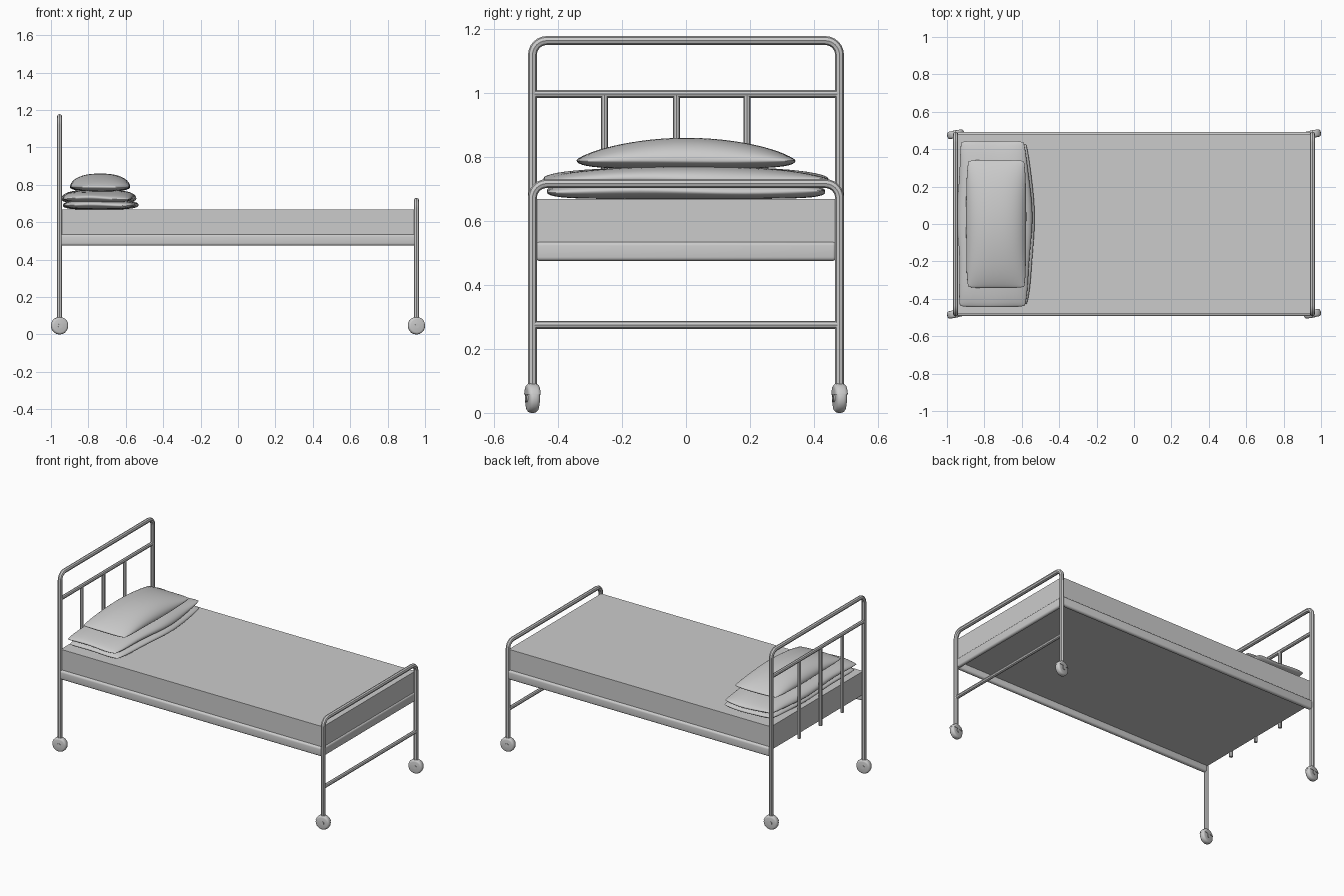
import bpy, bmesh, math
from mathutils import Vector, Matrix

if "Cube" in bpy.data.objects:
    bpy.data.objects.remove(bpy.data.objects["Cube"])

PX, PY = 0.954, 0.48          # post positions


def finish(ob, angle=35):
    bpy.ops.object.select_all(action='DESELECT')
    ob.select_set(True)
    bpy.context.view_layer.objects.active = ob
    bpy.ops.object.shade_smooth_by_angle(angle=math.radians(angle))
    return ob


def from_bmesh(name, bm, angle=35):
    bmesh.ops.recalc_face_normals(bm, faces=bm.faces)
    me = bpy.data.meshes.new(name)
    bm.to_mesh(me)
    bm.free()
    ob = bpy.data.objects.new(name, me)
    bpy.context.collection.objects.link(ob)
    return finish(ob, angle)


def tube(name, pts, r):
    cu = bpy.data.curves.new(name, 'CURVE')
    cu.dimensions = '3D'
    cu.bevel_depth = r
    cu.bevel_resolution = 2
    cu.use_fill_caps = True
    sp = cu.splines.new('POLY')
    sp.points.add(len(pts) - 1)
    for p, co in zip(sp.points, pts):
        p.co = (*co, 1)
    ob = bpy.data.objects.new(name, cu)
    bpy.context.collection.objects.link(ob)
    bpy.ops.object.select_all(action='DESELECT')
    ob.select_set(True)
    bpy.context.view_layer.objects.active = ob
    bpy.ops.object.convert(target='MESH')
    return finish(bpy.context.view_layer.objects.active)


def hoop(name, x, top, rad=0.045):
    # upside-down U with rounded corners
    half = [(x, PY, 0.08)]
    for i in range(7):
        a = math.radians(15 * i)
        half.append((x, PY - rad + rad * math.cos(a), top - rad + rad * math.sin(a)))
    tube(name, half + [(x, -y, z) for x, y, z in reversed(half)], 0.014)


def box(name, lo, hi, bevel=0, segs=4):
    lo, hi = Vector(lo), Vector(hi)
    bm = bmesh.new()
    bmesh.ops.create_cube(bm, size=1, matrix=Matrix.Translation((lo + hi) / 2)
                          @ Matrix.Diagonal((*(hi - lo), 1)))
    if bevel:
        bmesh.ops.bevel(bm, geom=bm.edges[:], offset=bevel, segments=segs,
                        profile=0.5, affect='EDGES')
    return from_bmesh(name, bm)


def pillow(name, x, half, seam, up, down, end, xpow=2.4, bulge=0.0, wave=0.0):
    # two puffed sheets sharing one seam; end = thickness left at the short ends
    n = 28
    bm = bmesh.new()
    for sign, h in ((1, up), (-1, down)):
        rows = []
        for i in range(n + 1):
            row = []
            u = -math.cos(math.pi * i / n)
            for j in range(n + 1):
                v = -math.cos(math.pi * j / n)
                keep = end if sign > 0 else max(end, 0.7)
                t = max(0, 1 - abs(u) ** xpow) ** 0.5 * max(0, 1 - v ** 10) ** 0.5
                t *= keep + (1 - keep) * (1 - v * v)
                px = x + half[0] * u * (1 - 0.07 * v ** 6) + bulge * max(u, 0) * (1 - v * v)
                px += wave * u * math.sin(5 * v + 1)
                py = half[1] * v * (1 - 0.02 * u ** 6)
                z = seam + wave * math.sin(4 * v + 3 * u) * (1 - t)
                row.append(bm.verts.new((px, py, z + sign * h * t)))
            rows.append(row)
        for a, b in zip(rows, rows[1:]):
            for j in range(n):
                bm.faces.new((a[j], b[j], b[j + 1], a[j + 1]))
    bmesh.ops.remove_doubles(bm, verts=bm.verts[:], dist=1e-5)
    return from_bmesh(name, bm, 60)


def disc(bm, r, depth, m, round_by=0):
    bmesh.ops.create_cone(bm, cap_ends=True, segments=20, radius1=r,
                          radius2=r, depth=depth, matrix=m)
    if round_by:
        rims = [e for e in bm.edges if any(len(f.verts) > 4 for f in e.link_faces)]
        bmesh.ops.bevel(bm, geom=rims, offset=round_by, segments=3, profile=0.5, affect='EDGES')


def caster(name, x, y, yaw):
    m = Matrix.Translation((x, y, 0.046)) @ Matrix.Rotation(yaw, 4, 'Z') \
        @ Matrix.Rotation(math.pi / 2, 4, 'X')
    # wheel with rounded tread
    bm = bmesh.new()
    disc(bm, 0.046, 0.034, m, 0.012)
    disc(bm, 0.012, 0.042, m)
    from_bmesh(name + "_wheel", bm)
    # hood over the upper half of the wheel
    bm = bmesh.new()
    disc(bm, 0.047, 0.04, m, 0.012)
    cut = bmesh.ops.bisect_plane(bm, geom=bm.verts[:] + bm.edges[:] + bm.faces[:],
                                 plane_co=(x, y, 0.058), plane_no=(0, 0, 1), clear_inner=True)
    bmesh.ops.holes_fill(bm, edges=[g for g in cut['geom_cut'] if isinstance(g, bmesh.types.BMEdge)])
    from_bmesh(name + "_hood", bm)


# head and foot hoops with cross bars
hoop("headboard_hoop", -PX, 1.164)
hoop("footboard_hoop", PX, 0.717)
tube("headboard_crossbar", [(-PX, -PY, 0.997), (-PX, PY, 0.997)], 0.012)
tube("footboard_crossbar", [(PX, -PY, 0.275), (PX, PY, 0.275)], 0.012)
for i, y in enumerate((-0.255, -0.03, 0.19)):
    tube(f"headboard_spindle_{i + 1}", [(-PX, y, 0.485), (-PX, y, 0.997)], 0.011)

# bed frame: side rails and foot rail hang below the mattress
for s, side in ((-1, "front"), (1, "back")):
    ys = sorted((s * 0.464, s * 0.493))
    box(f"{side}_rail", (-0.95, ys[0], 0.475), (0.95, ys[1], 0.535), 0.013)
box("foot_rail", (0.932, -0.47, 0.475), (0.958, 0.47, 0.535), 0.012)

# mattress
box("mattress", (-0.95, -0.478, 0.515), (0.95, 0.478, 0.668))

# bedding: a folded pillow under a small one
pillow("folded_lower_layer", -0.748, (0.185, 0.435), 0.692, 0.026, 0.024, 0.85, 5, 0.028, 0.004)
pillow("large_pillow", -0.757, (0.182, 0.445), 0.728, 0.044, 0.03, 0.45, 4, 0.026, 0.006)
pillow("small_pillow", -0.737, (0.16, 0.342), 0.788, 0.072, 0.027, 0.22, 2.4, 0.0, 0.001)

# casters
for sx, end in ((-1, "head"), (1, "foot")):
    for sy, side in ((-1, "front"), (1, "back")):
        caster(f"{end}_{side}_caster", sx * PX, sy * PY, 0.2)
